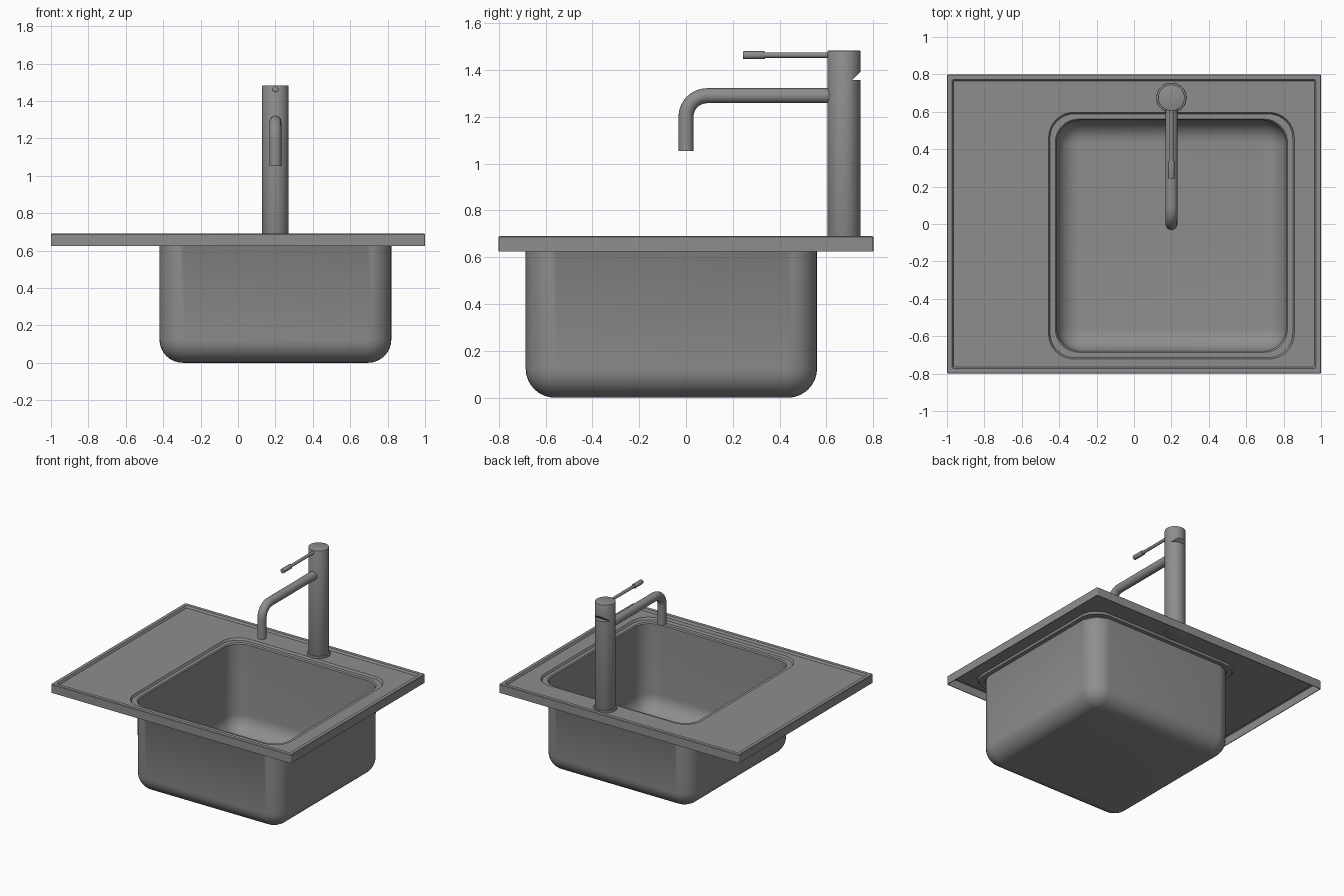
import bpy, bmesh, math
from mathutils import Matrix, Vector

cube = bpy.data.objects.get("Cube")
if cube:
    bpy.data.objects.remove(cube, do_unlink=True)

steel = bpy.data.materials.new("brushed_steel_grey")
steel.use_nodes = True
GREY = (0.27, 0.27, 0.27, 1)
steel.diffuse_color = GREY
steel.node_tree.nodes["Principled BSDF"].inputs["Base Color"].default_value = GREY

TAP = Vector((0.2, 0.675, 0))


def link(name, data):
    ob = bpy.data.objects.new(name, data)
    bpy.context.collection.objects.link(ob)
    data.materials.append(steel)
    return ob


def from_bmesh(name, bm):
    me = bpy.data.meshes.new(name)
    bm.to_mesh(me)
    bm.free()
    return link(name, me)


def activate(ob):
    bpy.ops.object.select_all(action='DESELECT')
    ob.select_set(True)
    bpy.context.view_layer.objects.active = ob


def finish(ob, angle=35):
    """Apply modifiers, then smooth while keeping sharp edges."""
    activate(ob)
    for mod in list(ob.modifiers):
        bpy.ops.object.modifier_apply(modifier=mod.name)
    bpy.ops.object.shade_smooth_by_angle(angle=math.radians(angle))


def rounded_ring(bm, x0, x1, y0, y1, r, z, steps=8):
    """Counter-clockwise rounded rectangle of vertices."""
    corners = [(x1 - r, y1 - r), (x0 + r, y1 - r), (x0 + r, y0 + r), (x1 - r, y0 + r)]
    ring = []
    for k, (cx, cy) in enumerate(corners):
        for i in range(steps + 1):
            a = math.pi / 2 * (k + i / steps)
            ring.append(bm.verts.new((cx + r * math.cos(a), cy + r * math.sin(a), z)))
    return ring


def cylinder(name, radius, start, end, bevel=0.0, sides=40):
    start, end = Vector(start), Vector(end)
    axis = end - start
    bm = bmesh.new()
    turn = axis.to_track_quat('Z', 'Y').to_matrix().to_4x4()
    bmesh.ops.create_cone(bm, cap_ends=True, segments=sides, radius1=radius, radius2=radius,
                          depth=axis.length, matrix=Matrix.Translation((start + end) / 2) @ turn)
    if bevel:
        rims = [e for e in bm.edges if any(len(f.verts) > 4 for f in e.link_faces)]
        bmesh.ops.bevel(bm, geom=rims, offset=bevel, segments=2, affect='EDGES', profile=0.5)
    return from_bmesh(name, bm)


# Sink sheet: skirt, raised rim, sunken worktop, ledge and bowl in one skin
bm = bmesh.new()
rings = []
for inset, z in ((0, 0.625), (0, 0.687), (0.003, 0.69), (0.028, 0.69), (0.036, 0.675)):
    rings.append(rounded_ring(bm, inset - 1, 1 - inset, inset - 0.8, 0.8 - inset, 0.007, z))


def bowl_ring(inset, z, r):
    rings.append(rounded_ring(bm, inset - 0.415, 0.815 - inset, inset - 0.68, 0.555 - inset, r, z))


for inset, z, r in ((-0.042, 0.675, 0.135), (-0.034, 0.66, 0.13),
                    (-0.006, 0.66, 0.125), (0, 0.652, 0.125)):
    bowl_ring(inset, z, r)
FILLET = 0.12
for i in range(9):
    a = math.pi / 2 * i / 8
    inset = FILLET * (1 - math.cos(a))
    bowl_ring(inset, 0.005 + FILLET * (1 - math.sin(a)), 0.13 - inset)

for outer, inner in zip(rings, rings[1:]):
    n = len(outer)
    for i in range(n):
        j = (i + 1) % n
        bm.faces.new((outer[i], outer[j], inner[j], inner[i]))
bm.faces.new(rings[-1])
sink = from_bmesh("sink_basin", bm)
shell = sink.modifiers.new("Sheet", 'SOLIDIFY')
shell.thickness = 0.005
shell.offset = -1
finish(sink)

# Tap base flange and column
finish(cylinder("tap_base_ring", 0.08, TAP + Vector((0, 0, 0.668)), TAP + Vector((0, 0, 0.689)), 0.003))
column = cylinder("tap_column", 0.071, TAP + Vector((0, 0, 0.67)), TAP + Vector((0, 0, 1.483)), 0.004, 48)

# Wedge notch in the back of the column
bm = bmesh.new()
sides = []
for x in (0.08, 0.32):
    sides.append([bm.verts.new((x, y, z)) for y, z in ((0.71, 1.358), (0.79, 1.358), (0.79, 1.434))])
bm.faces.new(sides[0])
bm.faces.new(sides[1])
for i in range(3):
    j = (i + 1) % 3
    bm.faces.new((sides[0][i], sides[0][j], sides[1][j], sides[1][i]))
bmesh.ops.recalc_face_normals(bm, faces=bm.faces[:])
wedge = from_bmesh("notch_cutter", bm)
wedge.hide_render = True
cut = column.modifiers.new("Notch", 'BOOLEAN')
cut.operation = 'DIFFERENCE'
cut.object = wedge
cut.solver = 'EXACT'
finish(column)
bpy.data.objects.remove(wedge, do_unlink=True)

# Spout: swept round tube with a quarter bend
BEND = 0.09
path = [(0.2, 0, 1.053)]
for i in range(11):
    a = math.pi / 2 * i / 10
    path.append((0.2, BEND * (1 - math.cos(a)), 1.2 + BEND * math.sin(a)))
path.append((0.2, 0.65, 1.29))
curve = bpy.data.curves.new("spout", 'CURVE')
curve.dimensions = '3D'
curve.bevel_depth = 0.032
curve.bevel_resolution = 6
curve.use_fill_caps = True
spline = curve.splines.new('POLY')
spline.points.add(len(path) - 1)
for point, co in zip(spline.points, path):
    point.co = (*co, 1)
spout = link("spout", curve)
activate(spout)
bpy.ops.object.convert(target='MESH')
finish(bpy.context.view_layer.objects.active)

# Lever rod and grip
finish(cylinder("lever_rod", 0.011, (0.2, 0.64, 1.463), (0.2, 0.32, 1.463), 0, 20))
finish(cylinder("lever_grip", 0.017, (0.2, 0.337, 1.463), (0.2, 0.243, 1.463), 0.002, 24))
